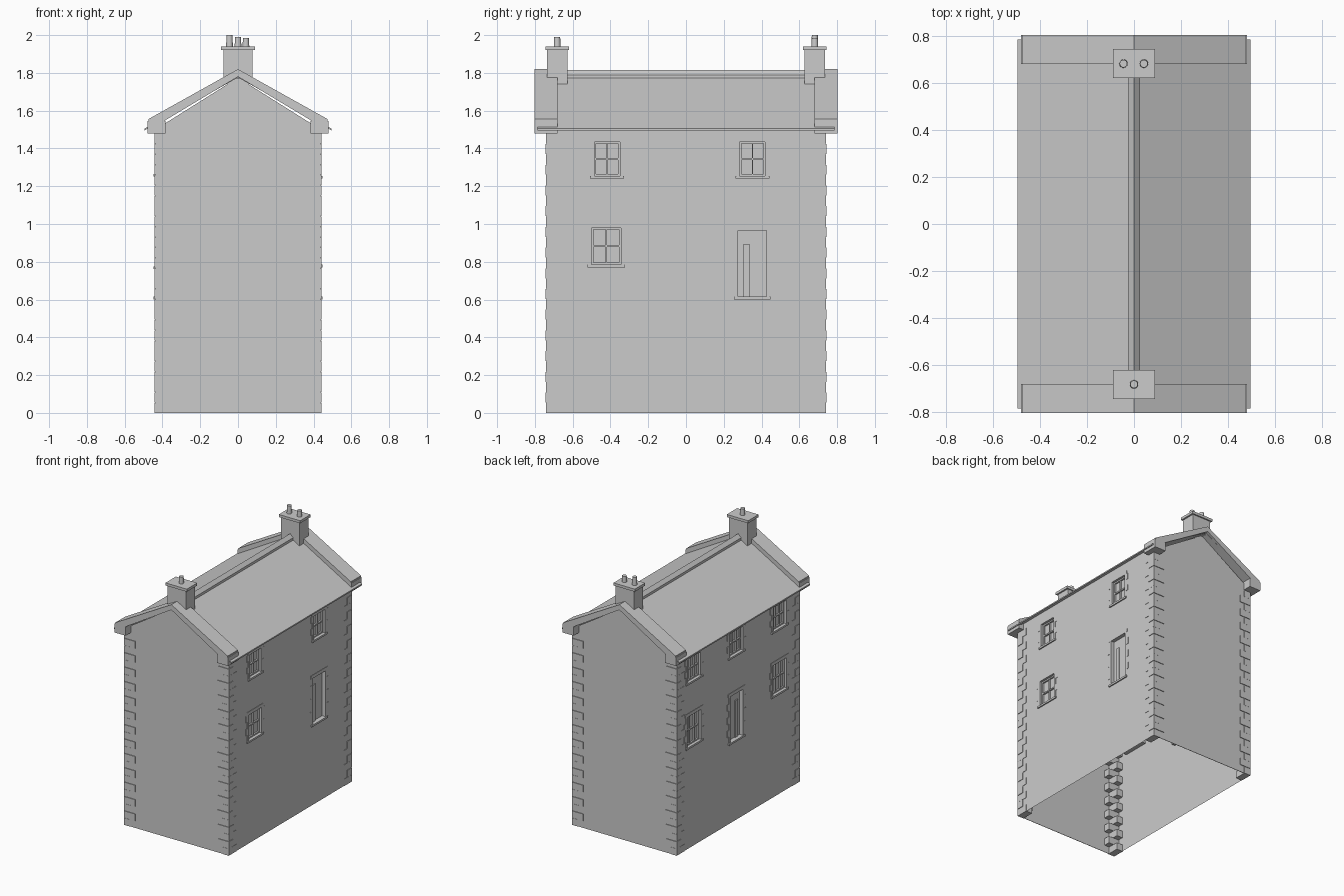
import bpy, bmesh
from mathutils import Matrix, Vector

cube = bpy.data.objects.get("Cube")
if cube:
    bpy.data.objects.remove(cube, do_unlink=True)

# One stone colour for everything
stone = bpy.data.materials.new("pale_grey_stone")
stone.use_nodes = True
GREY = (0.6, 0.6, 0.6, 1)
stone.diffuse_color = GREY
stone.node_tree.nodes["Principled BSDF"].inputs["Base Color"].default_value = GREY

WX, WY = 0.438, 0.738      # wall faces
EAVE, RIDGE = 1.505, 1.786  # roof slope heights
RX = 0.495


def finish(name, bm):
    mesh = bpy.data.meshes.new(name)
    bm.to_mesh(mesh)
    bm.free()
    mesh.materials.append(stone)
    obj = bpy.data.objects.new(name, mesh)
    bpy.context.collection.objects.link(obj)
    return obj


def add_box(bm, x, y, z):
    """Box from three (low, high) ranges."""
    lo, hi = [Vector(p) for p in zip(*[sorted(r) for r in (x, y, z)])]
    m = Matrix.Translation((lo + hi) / 2) @ Matrix.Diagonal((hi - lo).to_4d())
    m[3][3] = 1
    bmesh.ops.create_cube(bm, size=1, matrix=m)


def boxes(name, items):
    bm = bmesh.new()
    for item in items:
        add_box(bm, *item)
    return finish(name, bm)


def prism(name, outline, y0, y1):
    """Extrude an x-z outline along y."""
    bm = bmesh.new()
    face = bm.faces.new([bm.verts.new((x, y0, z)) for x, z in outline])
    ext = bmesh.ops.extrude_face_region(bm, geom=[face])
    moved = [v for v in ext["geom"] if isinstance(v, bmesh.types.BMVert)]
    bmesh.ops.translate(bm, verts=moved, vec=(0, y1 - y0, 0))
    bmesh.ops.recalc_face_normals(bm, faces=bm.faces)
    return finish(name, bm)


def mirrored(half):
    """Full outline from the right half, mirrored across x = 0."""
    return half + [(-x, z) for x, z in reversed(half) if x]


def side_wall(name, s, openings):
    """Thin side wall sheet with rectangular holes."""
    ys = sorted({-WY, WY} | {v for o in openings for v in o[:2]})
    zs = sorted({0, 1.53} | {v for o in openings for v in o[2:]})
    bm = bmesh.new()
    for a, b in zip(ys, ys[1:]):
        for c, d in zip(zs, zs[1:]):
            y, z = (a + b) / 2, (c + d) / 2
            if any(o[0] < y < o[1] and o[2] < z < o[3] for o in openings):
                continue
            ring = [(a, c), (b, c), (b, d), (a, d)][::s]
            bm.faces.new([bm.verts.new((s * WX, *p)) for p in ring])
    bmesh.ops.remove_doubles(bm, verts=bm.verts, dist=1e-5)
    return finish(name, bm)


def surround(name, s, o):
    """Toothed jamb stones, lintel and sill around an opening."""
    y0, y1, z0, z1 = o
    depth = (s * (WX - 0.03), s * (WX + 0.003))
    n = max(4, round((z1 - z0) / 0.05))
    h = (z1 - z0) / n
    items = []
    for i in range(n):
        w = 0.035 if i % 2 else 0.018
        z = (z0 + i * h, z0 + (i + 1) * h)
        items += [(depth, (y0 - w, y0), z), (depth, (y1, y1 + w), z)]
    items.append((depth, (y0 - 0.025, y1 + 0.025), (z1, z1 + 0.025)))
    items.append(((depth[0], s * (WX + 0.009)), (y0 - 0.022, y1 + 0.022), (z0 - 0.014, z0)))
    boxes(name + "_surround", items)


def window(name, s, o, cols):
    """Recessed pane with frame and glazing bars."""
    y0, y1, z0, z1 = o
    surround(name, s, o)
    boxes(name + "_pane", [((s * (WX - 0.03), s * (WX - 0.026)), (y0, y1), (z0, z1))])
    bar, f = (s * (WX - 0.026), s * (WX - 0.014)), 0.01
    items = [(bar, (y0, y0 + f), (z0, z1)), (bar, (y1 - f, y1), (z0, z1)),
             (bar, (y0, y1), (z0, z0 + f)), (bar, (y0, y1), (z1 - f, z1))]
    for i in range(1, cols):
        y = y0 + (y1 - y0) * i / cols
        items.append((bar, (y - 0.003, y + 0.003), (z0, z1)))
    zm = (z0 + z1) / 2
    items.append((bar, (y0, y1), (zm - 0.005, zm + 0.005)))
    boxes(name + "_frame", items)


def door(name, s, o):
    """Recessed door leaf with a raised centre strip."""
    y0, y1, z0, z1 = o
    surround(name, s, o)
    boxes(name + "_leaf", [
        ((s * (WX - 0.03), s * (WX - 0.026)), (y0, y1), (z0, z1)),
        ((s * (WX - 0.026), s * (WX - 0.018)), (y0 + 0.03, y0 + 0.06), (z0, z1 - 0.07)),
    ])


def opening(y, w, z0, z1):
    return (y - w / 2, y + w / 2, z0, z1)


# Side walls with windows and doors
sides = {
    "left": (1, 2, opening(0.35, 0.15, 0.615, 0.965),
             [opening(-0.418, 0.135, 1.255, 1.435), opening(0.352, 0.135, 1.255, 1.435),
              opening(-0.422, 0.155, 0.785, 0.98)]),
    "right": (-1, 3, opening(0.02, 0.15, 0.615, 0.965),
              [opening(y, 0.155, 1.265, 1.445) for y in (0.53, 0.02, -0.5)]
              + [opening(y, 0.165, 0.775, 1.005) for y in (0.53, -0.5)]),
}
for label, (s, cols, door_hole, holes) in sides.items():
    side_wall(label + "_wall", s, holes + [door_hole])
    door(label + "_door", s, door_hole)
    for i, hole in enumerate(holes):
        window(f"{label}_window_{i + 1}", s, hole, cols)

# Gable walls
gable = mirrored([(WX, 0), (WX, 1.49), (0.39, 1.53), (0, 1.775)])
prism("front_gable", gable, -WY, -WY + 0.003)
prism("back_gable", gable, WY, WY - 0.003)

# Corner stones, alternating long and short
course = 1.48 / 27
for sx in (1, -1):
    for sy in (1, -1):
        items = []
        for i in range(27):
            a, b = (0.09, 0.05) if i % 2 else (0.05, 0.09)
            out = 0.003 + 0.002 * (i % 2)
            items.append(((sx * (WX - a), sx * (WX + out)), (sy * (WY - b), sy * (WY + out)),
                          (i * course, (i + 1) * course - 0.002)))
        boxes(f"{'back' if sy > 0 else 'front'}_{'left' if sx > 0 else 'right'}_corner_stones", items)

# Roof slopes and ridge cap
t = 0.01
prism("roof", [(RX, EAVE), (0, RIDGE), (-RX, EAVE),
               (-RX, EAVE - t), (0, RIDGE - t), (RX, EAVE - t)], -0.785, 0.785)
prism("ridge_cap", [(0.025, 1.79), (0, 1.815), (-0.025, 1.79),
                    (-0.025, 1.77), (0.025, 1.77)], -0.77, 0.77)

# Gable copings, kneeler stones and chimneys
pots = {"front": [(0, 1.99)], "back": [(-0.045, 2.0), (0.042, 1.985)]}
for label, s in (("front", -1), ("back", 1)):
    prism(label + "_coping", [(0.475, 1.54), (0.475, 1.555), (0, 1.82), (-0.475, 1.555),
                              (-0.475, 1.54), (-0.4, 1.54), (0, 1.78), (0.4, 1.54)],
          s * 0.803, s * 0.68)
    boxes(label + "_kneelers", [((k * 0.385, k * 0.48), (s * 0.803, s * 0.68), (1.48, 1.545))
                                for k in (1, -1)])
    boxes(label + "_chimney", [
        ((-0.078, 0.078), (s * 0.735, s * 0.628), (1.74, 1.922)),
        ((-0.09, 0.09), (s * 0.745, s * 0.62), (1.92, 1.94)),
    ])
    for i, (x, top) in enumerate(pots[label]):
        bm = bmesh.new()
        bmesh.ops.create_cone(bm, cap_ends=True, segments=20, radius1=0.018, radius2=0.016,
                              depth=top - 1.935,
                              matrix=Matrix.Translation((x, s * 0.682, (top + 1.935) / 2)))
        pot = finish(f"{label}_chimney_pot_{i + 1}", bm)
        bpy.ops.object.select_all(action='DESELECT')
        pot.select_set(True)
        bpy.context.view_layer.objects.active = pot
        bpy.ops.object.shade_smooth_by_angle()
